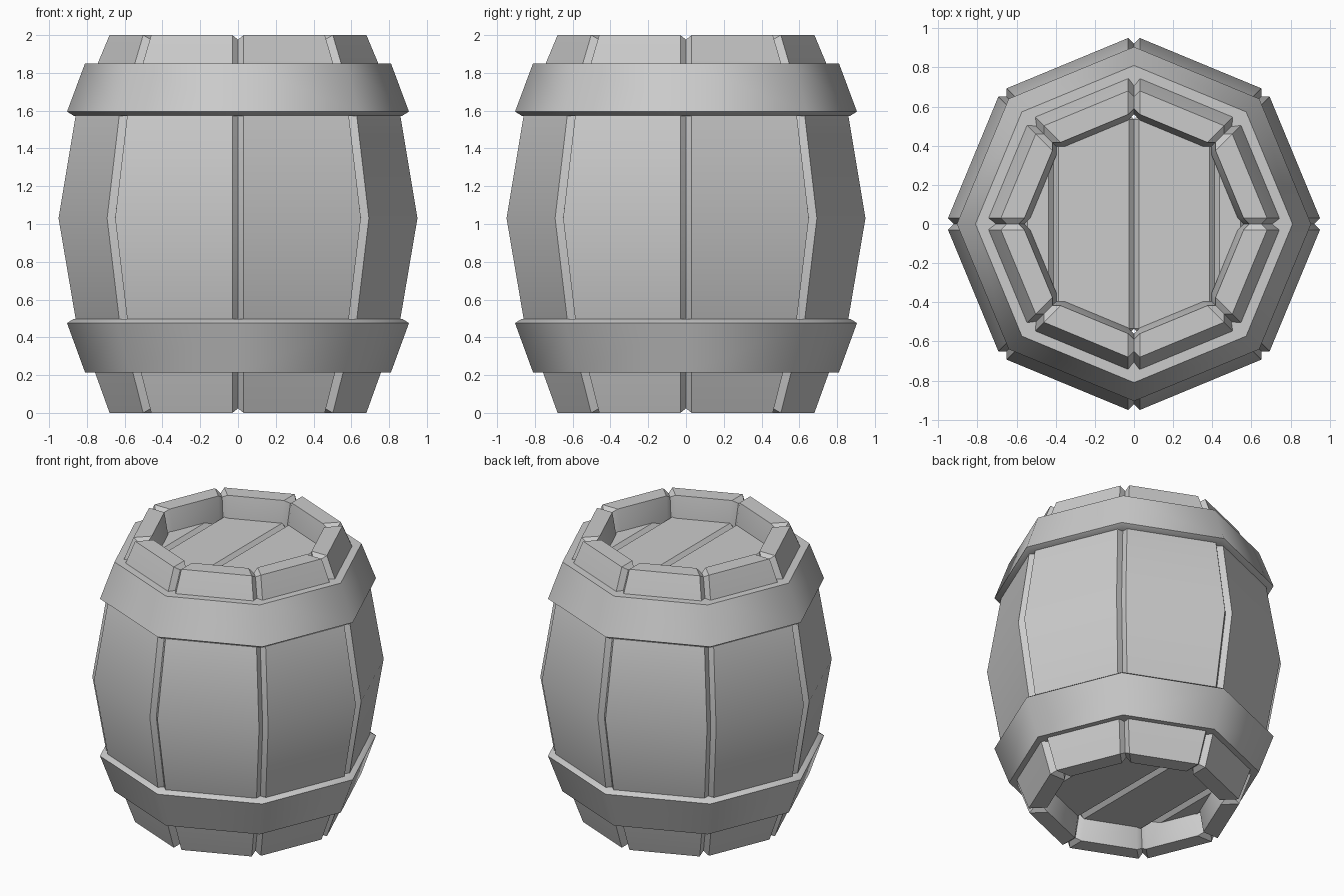
import bpy, bmesh, math
from mathutils import Vector

if "Cube" in bpy.data.objects:
    bpy.data.objects.remove(bpy.data.objects["Cube"])

SIDES = 8
STEP = 2 * math.pi / SIDES
GAP = 0.0325          # distance of each stave's chamfer from the octagon corner


def finish(name, bm, angle):
    bmesh.ops.recalc_face_normals(bm, faces=bm.faces)
    mesh = bpy.data.meshes.new(name)
    bm.to_mesh(mesh)
    bm.free()
    obj = bpy.data.objects.new(name, mesh)
    bpy.context.collection.objects.link(obj)
    bpy.ops.object.select_all(action='DESELECT')
    obj.select_set(True)
    bpy.context.view_layer.objects.active = obj
    bpy.ops.object.shade_smooth_by_angle(angle=math.radians(angle))
    return obj


def polar(r, a, z):
    return Vector((r * math.cos(a), r * math.sin(a), z))


def skin(bm, rings, closed):
    """Join matching profile rings with quads; cap the ends if open."""
    vs = [[bm.verts.new(p) for p in ring] for ring in rings]
    n = len(vs[0])
    for i in range(len(vs) if closed else len(vs) - 1):
        a, b = vs[i], vs[(i + 1) % len(vs)]
        for j in range(n):
            k = (j + 1) % n
            bm.faces.new((a[j], a[k], b[k], b[j]))
    if not closed:
        bm.faces.new(vs[0])
        bm.faces.new(vs[-1])


# Staves: bulging profile with chamfered sides that meet in V grooves
outer = [(0.68, 0), (0.86, 0.5), (0.95, 1.03), (0.86, 1.57), (0.68, 2)]
inner = [(0.56, 2), (0.53, 1.85), (0.53, 0.15), (0.56, 0)]
full = [(r + 0.0124, z) for r, z in outer + inner]
inset = [(r - 0.03, z) for r, z in outer] + [(r + 0.03, z) for r, z in inner]
inset = [(r, min(max(z, 0.024), 1.976)) for r, z in inset]

for k in range(SIDES):
    a, b = k * STEP, (k + 1) * STEP
    along = (polar(1, b, 0) - polar(1, a, 0)).normalized() * GAP
    bm = bmesh.new()
    skin(bm, [[polar(r, a, z) for r, z in inset],
              [polar(r, a, z) + along for r, z in full],
              [polar(r, b, z) - along for r, z in full],
              [polar(r, b, z) for r, z in inset]], False)
    finish(f"stave_{k + 1}", bm, 30)

# Hoops: continuous octagonal bands
hoops = {
    "upper_hoop": [(0.81, 1.85), (0.905, 1.595), (0.87, 1.573), (0.78, 1.573), (0.66, 1.85)],
    "lower_hoop": [(0.81, 0.215), (0.905, 0.475), (0.87, 0.498), (0.78, 0.498), (0.66, 0.215)],
}
for name, profile in hoops.items():
    bm = bmesh.new()
    skin(bm, [[polar(r, i * STEP, z) for r, z in profile] for i in range(SIDES)], True)
    finish(name, bm, 46)

# Lid and base planks, running front to back
for part, z in (("lid", 1.81), ("base", 0.19)):
    for i, (x0, x1, half) in enumerate([(-0.57, -0.412, 0.42), (-0.412, 0, 0.56),
                                        (0, 0.412, 0.56), (0.412, 0.57, 0.42)]):
        bm = bmesh.new()
        bmesh.ops.create_cube(bm, size=1)
        bmesh.ops.scale(bm, vec=(x1 - x0, 2 * half, 0.08), verts=bm.verts)
        bmesh.ops.translate(bm, vec=((x0 + x1) / 2, 0, z), verts=bm.verts)
        bmesh.ops.bevel(bm, geom=bm.edges[:], offset=0.026, segments=1, affect='EDGES')
        finish(f"{part}_plank_{i + 1}", bm, 30)
